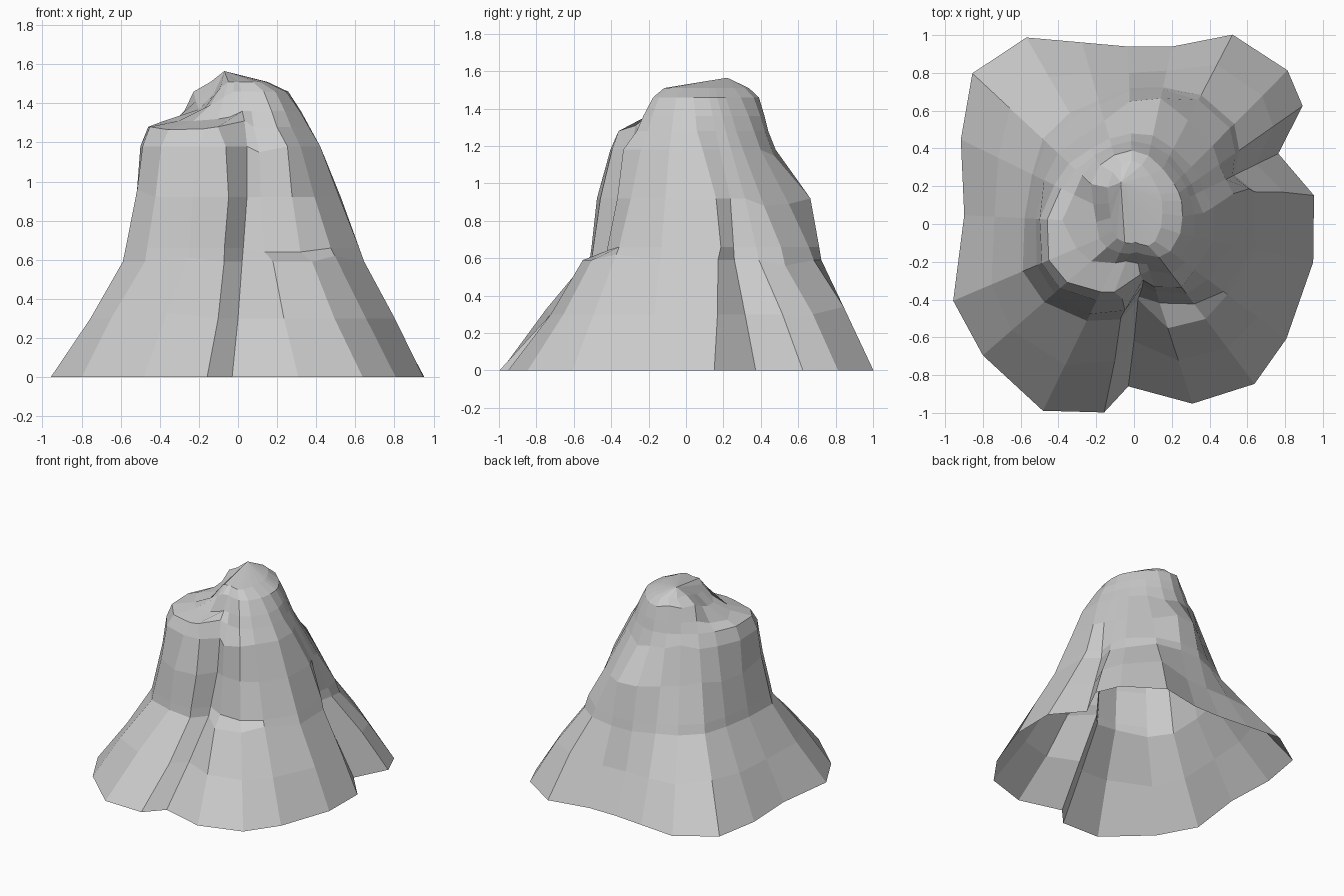
import bpy, bmesh, math

bm = bmesh.new()

# Directions of the buttresses and gullies around the rock, in degrees
ANGLES = [9, 26, 35, 45, 62.5, 78, 92, 106, 120, 137, 154,
          177, 203, 221, 244, 261, 268, 288, 307, 323, 348]
N = len(ANGLES)
NOTCH, RIB, GULLY = 0, 15, 16      # columns that lean sideways as they rise


def ring(z, radii, turn=(0, 0, 0), lift={}):
    """One contour; turn leans notch, rib and gully, lift moves single points."""
    lean = dict(zip((NOTCH, RIB, GULLY), turn))
    verts = []
    for i, (a, r) in enumerate(zip(ANGLES, radii)):
        t = math.radians(a + lean.get(i, 0))
        verts.append(bm.verts.new((r * math.cos(t), r * math.sin(t),
                                   z + lift.get(i, 0))))
    return verts


# Contours from the flared foot to the crown
foot = [.965, .85, 1.09, 1.15, 1.13, .96, .94, 1.0, 1.14, 1.17, 1.02,
        .90, 1.04, 1.06, 1.10, 1.01, .86, 1.0, 1.06, 1.01, .97]
skirt = [.81, .72, .90, .96, .95, .83, .80, .83, .90, .90, .80,
         .74, .82, .86, .83, .73, .62, .76, .82, .82, .82]
waist = [.66, .59, .68, .75, .77, .74, .72, .68, .68, .66, .60,
         .58, .64, .63, .57, .51, .40, .58, .63, .62, .66]
wall = [.55, .54, .55, .59, .62, .68, .65, .57, .54, .55, .53,
        .52, .56, .56, .53, .46, .33, .38, .46, .49, .53]
neck = [.43, .41, .42, .43, .45, .48, .48, .47, .46, .47, .47,
        .50, .53, .52, .45, .40, .30, .35, .42, .40, .43]
shoulder = [.37, .36, .37, .38, .41, .43, .44, .43, .42, .42, .43,
            .46, .49, .47, .40, .375, .27, .26, .33, .34, .37]
crown = [.26, .28, .29, .30, .33, .37, .39, .38, .36, .31, .24,
         .20, .20, .19, .17, .16, .15, .17, .22, .24, .25]

# Front ledge just above the waist, pulled in over the shelf
ledge = [w + (u - w) * 0.2 for w, u in zip(waist, wall)]
ledge[17], ledge[18] = .44, .53

# Flat terrace behind the front left shoulder
terrace = [s + (c - s) * 0.4 for s, c in zip(shoulder, crown)]
for i, r in {11: .38, 12: .33, 13: .30, 14: .23, 15: .20, 16: .21}.items():
    terrace[i] = r

rings = [
    ring(0, foot),
    ring(.30, skirt, (3, 1, 2), {4: .04, 9: .03, 14: .03}),
    ring(.59, waist, (6, 1, 5), {3: -.03, 14: .02, 19: .03}),
    ring(.66, ledge, (8, 1, 6), {17: -.02, 18: -.02}),
    ring(.92, wall, (8, 3, 10), {3: -.04, 4: -.03, 9: .03, 12: .04}),
    ring(1.18, neck, (3, 0, 11), {5: -.03, 8: .03, 17: -.03}),
    ring(1.28, shoulder, (0, -7, 9), {13: -.015, 14: -.01, 16: .03, 12: 0}),
    ring(1.36, terrace, (0, -3, 8), {10: -.04, 11: -.05, 12: -.05, 13: -.05,
                                     14: -.04, 15: -.03, 16: 0}),
    ring(1.46, crown, (0, 0, 8), {7: .02, 10: -.05, 11: -.09, 12: -.10,
                                  13: -.07, 14: -.03}),
]

# Rounded cap, drawn in towards the crown's middle, with a dip on the left
cx, cy = -.01, .12
dip = {10: -.03, 11: -.06, 12: -.06, 13: -.03}
rings.append([bm.verts.new((cx + (v.co.x - cx) * .6, cy + (v.co.y - cy) * .8,
                            1.51 + dip.get(i, 0)))
              for i, v in enumerate(rings[-1])])

# Skin between neighbouring contours, then a fan to the summit
for low, high in zip(rings, rings[1:]):
    for i in range(N):
        j = (i + 1) % N
        bm.faces.new((low[i], low[j], high[j], high[i]))
summit = bm.verts.new((-.07, .22, 1.565))
for i in range(N):
    bm.faces.new((rings[-1][i], rings[-1][(i + 1) % N], summit))

mesh = bpy.data.meshes.new("rock_mountain")
bm.to_mesh(mesh)
bm.free()
rock = bpy.data.objects.new("rock_mountain", mesh)
bpy.context.collection.objects.link(rock)
